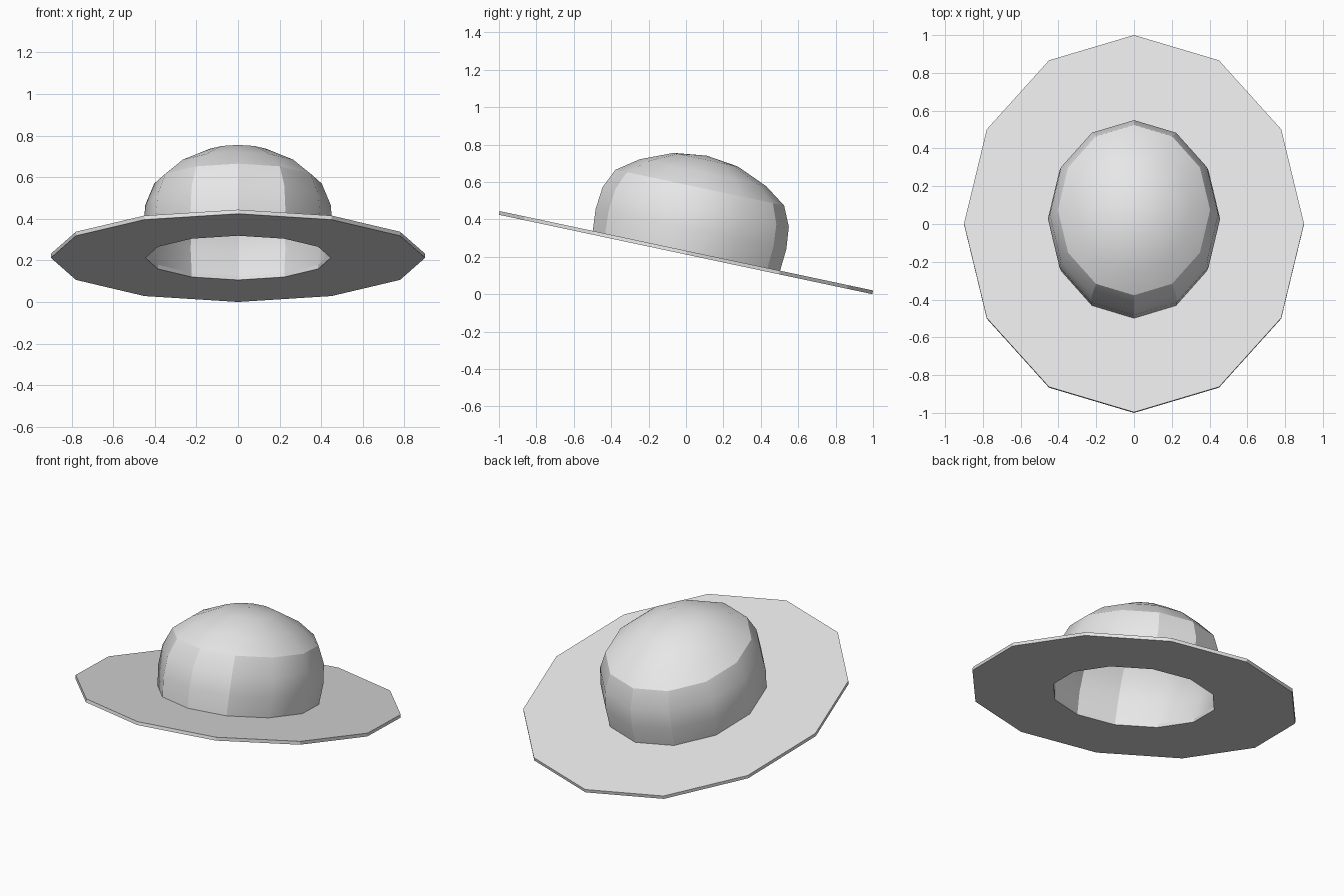
import bpy, bmesh, math
from mathutils import Matrix

if "Cube" in bpy.data.objects:
    bpy.data.objects.remove(bpy.data.objects["Cube"], do_unlink=True)

SIDES = 12
TILT = Matrix.Translation((0, 0, 0.222)) @ Matrix.Rotation(math.radians(-12), 4, "X")

grey = bpy.data.materials.new("light grey")
grey.use_nodes = True
grey.diffuse_color = (0.8, 0.8, 0.8, 1)
grey.node_tree.nodes["Principled BSDF"].inputs["Base Color"].default_value = (0.8, 0.8, 0.8, 1)


def oval(bm, rx, ry, z):
    """Twelve-sided oval ring with corners on both axes."""
    angles = [2 * math.pi * i / SIDES for i in range(SIDES)]
    return [bm.verts.new((rx * math.cos(a), ry * math.sin(a), z)) for a in angles]


def bridge(bm, a, b):
    for i in range(SIDES):
        j = (i + 1) % SIDES
        bm.faces.new((a[i], a[j], b[j], b[i]))


def finish(bm, name):
    mesh = bpy.data.meshes.new(name)
    bm.to_mesh(mesh)
    bm.free()
    mesh.materials.append(grey)
    obj = bpy.data.objects.new(name, mesh)
    bpy.context.collection.objects.link(obj)
    obj.matrix_world = TILT
    return obj


# Brim: thin flat oval plate with an oval opening for the head
bm = bmesh.new()
loops = [oval(bm, rx, ry, z) for rx, ry, z in
         [(0.445, 0.512, -0.01), (0.9, 1.0203, -0.01), (0.9, 1.0203, 0.01), (0.445, 0.512, 0.01)]]
for k in range(4):
    bridge(bm, loops[k], loops[(k + 1) % 4])
bmesh.ops.recalc_face_normals(bm, faces=bm.faces)
finish(bm, "brim")

# Crown: open shell, slightly bulging wall below a shallow dome
profile = [(0.445, 0.512, 0.01), (0.456, 0.521, 0.13), (0.446, 0.509, 0.25), (0.403, 0.461, 0.355),
           (0.305, 0.345, 0.437), (0.155, 0.175, 0.508)]
bm = bmesh.new()
rings = [oval(bm, *p) for p in profile]
for low, high in zip(rings, rings[1:]):
    bridge(bm, low, high)
tip = bm.verts.new((0, 0, 0.53))
for i in range(SIDES):
    bm.faces.new((rings[-1][i], rings[-1][(i + 1) % SIDES], tip))
for f in bm.faces:
    f.smooth = True

# Crease where the wall meets the dome, and on the tight corners at both ends
crease = set(rings[3])
for e in bm.edges:
    on_crease = all(v in crease for v in e.verts)
    upright = abs(e.verts[0].co.z - e.verts[1].co.z) > 0.01
    on_wall = max(v.co.z for v in e.verts) < 0.36
    near_end = all(abs(v.co.x) < 0.25 for v in e.verts)
    if on_crease or (upright and on_wall and near_end):
        e.smooth = False
finish(bm, "crown")
